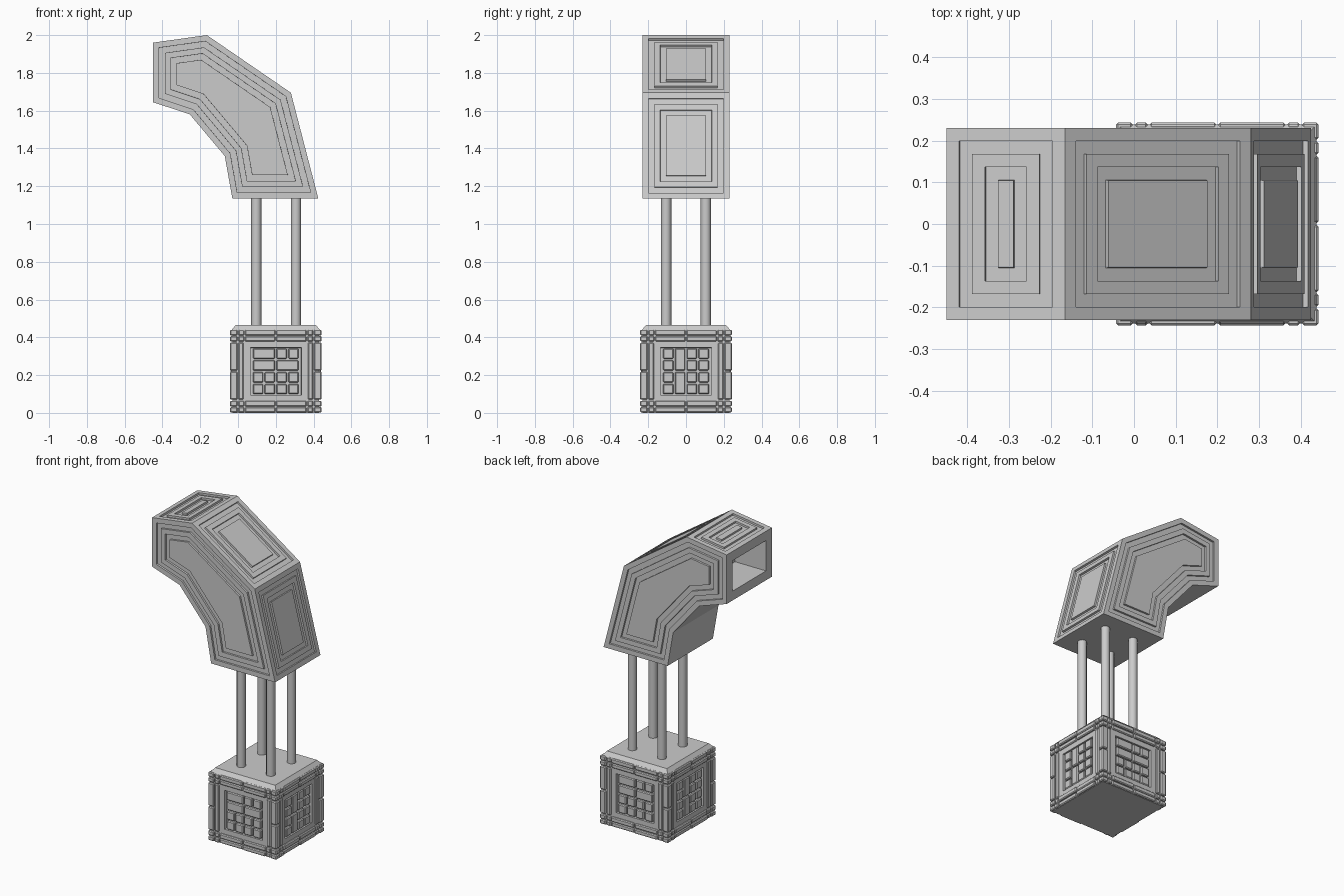
import bpy, bmesh
from math import pi
from mathutils import Matrix, Vector

cube = bpy.data.objects.get("Cube")
if cube:
    bpy.data.objects.remove(cube)

grey = bpy.data.materials.new("light_grey")
grey.use_nodes = True
grey.diffuse_color = (0.6, 0.6, 0.6, 1)
grey.node_tree.nodes["Principled BSDF"].inputs["Base Color"].default_value = (0.6, 0.6, 0.6, 1)

BASE_X = 0.2      # centre of the base and rods
CORE = 0.23       # half width of the base core
OUTER = 0.243     # half width over the trim blocks


def finish(name, bm):
    bmesh.ops.recalc_face_normals(bm, faces=bm.faces)
    mesh = bpy.data.meshes.new(name)
    bm.to_mesh(mesh)
    bm.free()
    mesh.materials.append(grey)
    obj = bpy.data.objects.new(name, mesh)
    bpy.context.collection.objects.link(obj)
    return obj


def add_box(bm, lo, hi, bevel=0.005):
    lo, hi = Vector(lo), Vector(hi)
    matrix = Matrix.Translation((lo + hi) / 2) @ Matrix.Diagonal((*(hi - lo), 1))
    verts = bmesh.ops.create_cube(bm, size=1, matrix=matrix)["verts"]
    if bevel:
        edges = list({e for v in verts for e in v.link_edges})
        bmesh.ops.bevel(bm, geom=edges, offset=bevel, segments=1, affect='EDGES')


def inset(bm, face, thickness, depth=0.0):
    bmesh.ops.inset_individual(bm, faces=[face], thickness=thickness,
                               depth=depth, use_even_offset=True)


def step(bm, face, thickness, depth):
    # flat inset followed by a straight-walled step
    inset(bm, face, thickness)
    face.normal_update()
    inset(bm, face, 0.0003, depth)
    face.normal_update()


def four_sides(name, bm):
    # repeat one side around the vertical axis of the base
    geom = bm.verts[:] + bm.edges[:] + bm.faces[:]
    for turn in range(1, 4):
        copy = bmesh.ops.duplicate(bm, geom=geom)["geom"]
        verts = [g for g in copy if isinstance(g, bmesh.types.BMVert)]
        bmesh.ops.rotate(bm, verts=verts, cent=(0, 0, 0),
                         matrix=Matrix.Rotation(turn * pi / 2, 3, 'Z'))
    finish(name, bm).location.x = BASE_X


# Bent hood: extruded profile with stepped panels and an open mouth
profile = [(-0.45, 1.645), (-0.45, 1.96), (-0.165, 2.0), (0.28, 1.695),
           (0.425, 1.135), (-0.03, 1.135), (-0.07, 1.36), (-0.255, 1.58)]
bm = bmesh.new()
side = bm.faces.new([bm.verts.new((x, -0.23, z)) for x, z in profile])
moved = bmesh.ops.extrude_face_region(bm, geom=[side])["geom"]
bmesh.ops.translate(bm, vec=(0, 0.46, 0),
                    verts=[g for g in moved if isinstance(g, bmesh.types.BMVert)])
bmesh.ops.recalc_face_normals(bm, faces=bm.faces)
bm.normal_update()
mouth = next(f for f in bm.faces if f.normal.x < -0.99)
panels = [f for f in bm.faces if abs(f.normal.y) > 0.9
          or (f.normal.z > 0.1 and f.normal.x > -0.5)]
for panel in panels:
    for depth in (-0.012, 0.012, -0.012, 0.012):
        step(bm, panel, 0.031, depth)
step(bm, mouth, 0.06, -0.22)
finish("hood", bm)

# Support rods
for i, x in enumerate((0.097, 0.307)):
    for j, y in enumerate((-0.105, 0.105)):
        bm = bmesh.new()
        bmesh.ops.create_cone(bm, cap_ends=True, segments=12, radius1=0.027,
                              radius2=0.027, depth=0.72,
                              matrix=Matrix.Translation((x, y, 0.79)))
        rod = finish(f"support_rod_{2 * i + j + 1}", bm)
        bpy.context.view_layer.objects.active = rod
        rod.select_set(True)
        bpy.ops.object.shade_smooth_by_angle(angle=0.7)
        rod.select_set(False)

# Base core with a recessed square in each side
bm = bmesh.new()
add_box(bm, (-CORE, -CORE, 0), (CORE, CORE, 0.44), 0)
bm.normal_update()
for f in [f for f in bm.faces if abs(f.normal.z) < 0.1]:
    step(bm, f, 0.095, -0.018)
finish("base_core", bm).location.x = BASE_X

# Chamfered lid
bm = bmesh.new()
bmesh.ops.create_cone(bm, cap_ends=True, segments=4, radius1=0.238 * 2 ** 0.5,
                      radius2=0.213 * 2 ** 0.5, depth=0.03,
                      matrix=Matrix.Translation((0, 0, 0.449)) @ Matrix.Rotation(pi / 4, 4, 'Z'))
finish("base_lid", bm).location.x = BASE_X

# Trim bands: two rows of blocks along the upper and lower edges
bm = bmesh.new()
cuts = (-0.2, -0.165, 0.0, 0.165, 0.2)
for row, (z0, z1) in enumerate(((0.002, 0.03), (0.034, 0.064), (0.378, 0.406), (0.41, 0.44))):
    for k, (a, b) in enumerate(zip(cuts, cuts[1:])):
        out = OUTER - 0.004 * ((k + row) % 2)
        add_box(bm, (a + 0.002, -out, z0), (b - 0.002, 0.01 - CORE, z1))
    add_box(bm, (0.203, -OUTER, z0), (OUTER, -0.203, z1))
four_sides("edge_blocks", bm)

# Corner pillars and the upright strips beside them
bm = bmesh.new()
for z0, z1 in ((0.07, 0.218), (0.224, 0.372)):
    add_box(bm, (0.203, -OUTER, z0), (OUTER, -0.203, z1))
for s in (-1, 1):
    a, b = sorted((s * 0.17, s * 0.198))
    add_box(bm, (a, 0.004 - OUTER, 0.07), (b, 0.01 - CORE, 0.372))
four_sides("corner_pillars", bm)

# Tile grids: column, row, width and height of the merged tiles
wide = [(0, 3, 2, 1), (0, 2, 2, 1), (2, 2, 2, 1)]
tall = [(1, 0, 1, 2), (1, 2, 1, 2)]
pitch = 0.0625
for n, merged in enumerate((wide, tall, wide, tall)):
    bm = bmesh.new()
    taken = {(c + i, r + j) for c, r, w, h in merged for i in range(w) for j in range(h)}
    singles = [(c, r, 1, 1) for c in range(4) for r in range(4) if (c, r) not in taken]
    for c, r, w, h in merged + singles:
        x, z = (c - 2) * pitch, 0.22 + (r - 2) * pitch
        add_box(bm, (x + 0.004, -CORE, z + 0.004),
                (x + w * pitch - 0.004, 0.025 - CORE, z + h * pitch - 0.004))
    tiles = finish(f"tile_grid_{n + 1}", bm)
    tiles.location.x = BASE_X
    tiles.rotation_euler.z = n * pi / 2
